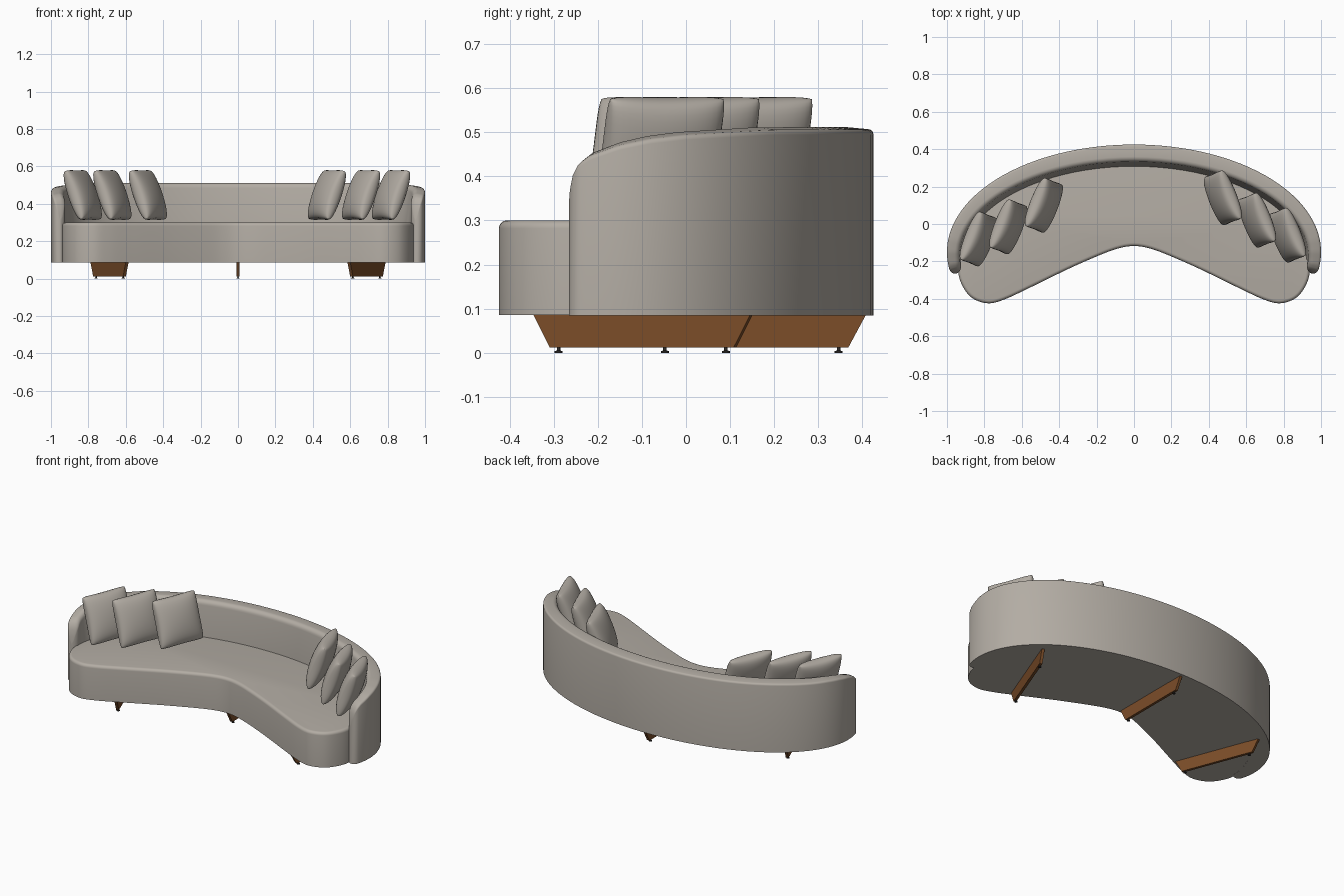
import bpy, bmesh, math
from mathutils import Vector, Matrix

if "Cube" in bpy.data.objects:
    bpy.data.objects.remove(bpy.data.objects["Cube"])


def material(name, rgb):
    m = bpy.data.materials.new(name)
    m.diffuse_color = (*rgb, 1)
    m.use_nodes = True
    m.node_tree.nodes["Principled BSDF"].inputs["Base Color"].default_value = m.diffuse_color
    return m


FABRIC = material("warm_grey_fabric", (0.45, 0.415, 0.37))
WOOD = material("brown_wood", (0.20, 0.075, 0.022))
BLACK = material("dark_foot_pads", (0.03, 0.027, 0.025))


def make(name, verts, faces, mat, angle=35):
    bm = bmesh.new()
    vs = [bm.verts.new(v) for v in verts]
    for f in faces:
        bm.faces.new([vs[i] for i in f])
    bmesh.ops.recalc_face_normals(bm, faces=bm.faces)
    me = bpy.data.meshes.new(name)
    bm.to_mesh(me)
    bm.free()
    me.materials.append(mat)
    ob = bpy.data.objects.new(name, me)
    bpy.context.collection.objects.link(ob)
    bpy.ops.object.select_all(action='DESELECT')
    ob.select_set(True)
    bpy.context.view_layer.objects.active = ob
    bpy.ops.object.shade_smooth_by_angle(angle=math.radians(angle))
    return ob


def loft(rings):
    """Join equal rings of points with quads and cap both ends."""
    n = len(rings[0])
    verts = [p for r in rings for p in r]
    faces = [(a * n + i, a * n + (i + 1) % n, (a + 1) * n + (i + 1) % n, (a + 1) * n + i)
             for a in range(len(rings) - 1) for i in range(n)]
    faces += [list(range(n)), list(range((len(rings) - 1) * n, len(rings) * n))]
    return verts, faces


def smooth_path(pts, steps=8):
    """Closed Catmull-Rom curve through 2D points."""
    out, n = [], len(pts)
    for i in range(n):
        a, b, c, d = (Vector(pts[(i + k) % n]) for k in (-1, 0, 1, 2))
        for s in range(steps):
            t = s / steps
            out.append(0.5 * (2 * b + (c - a) * t + (2 * a - 5 * b + 4 * c - d) * t * t
                              + (3 * b - a - 3 * c + d) * t ** 3))
    return out


def interp(table, x):
    for (x0, y0), (x1, y1) in zip(table, table[1:]):
        if x <= x1:
            return y0 + (y1 - y0) * max(0, x - x0) / (x1 - x0)
    return table[-1][1]


# Seat: kidney-shaped outline with a rolled top edge
half = [(0.07, -0.127), (0.16, -0.157), (0.34, -0.235), (0.55, -0.337), (0.69, -0.402),
        (0.78, -0.424), (0.866, -0.395), (0.92, -0.325), (0.94, -0.24), (0.92, -0.12),
        (0.84, 0.05), (0.70, 0.19), (0.5, 0.295), (0.25, 0.355)]
outline = smooth_path(half + [(0, 0.37)] + [(-x, y) for x, y in reversed(half)] + [(0, -0.118)])
N = len(outline)


def inset(d):
    res = []
    for i, p in enumerate(outline):
        t = (outline[(i + 1) % N] - outline[i - 1]).normalized()
        res.append(p + Vector((-t.y, t.x)) * d)
    return res


rings = [[(p.x, p.y, 0.086) for p in outline]]
for k in range(6):
    a = k / 5 * math.pi / 2
    rings.append([(p.x, p.y, 0.282 + 0.018 * math.sin(a)) for p in inset(0.018 * (1 - math.cos(a)))])
make("seat", *loft(rings), FABRIC)

# Backrest: wraparound wall lofted along an ellipse, dropping at the arm ends
HEIGHT = [(-0.275, 0.32), (-0.27, 0.37), (-0.26, 0.41), (-0.245, 0.435), (-0.22, 0.453),
          (-0.15, 0.477), (-0.08, 0.491), (0, 0.50), (0.2, 0.511), (0.425, 0.512)]


def section(t):
    p = Vector((math.cos(t), -0.15 + 0.575 * math.sin(t)))
    nrm = Vector((-math.cos(t) * 0.575, -math.sin(t))).normalized()
    d = max(0.0, p.y + 0.275)
    e = min(1.0, d / 0.035)
    full = interp([(0, 0.062), (0.3, 0.08), (0.7, 0.093)], d)
    rnd = max(0.12, math.sqrt(max(0.0, 1 - (1 - e) ** 2)))
    w, off = full * rnd, full * (1 - rnd) / 2
    h = interp(HEIGHT, p.y)
    ro, ri = min(0.012, w * 0.4), min(0.028, w * 0.45)
    slope = 0.025 * min(1, max(0, d - 0.03) / 0.15)
    prof = [(0, 0.085)]
    for k in range(5):
        a = k / 4 * math.pi / 2
        prof.append((ro * (1 - math.cos(a)), h - 0.005 - ro * (1 - math.sin(a))))
    for k in range(6):
        a = k / 5 * math.pi / 2
        prof.append((w - ri + ri * math.sin(a), h - ri * (1 - math.cos(a))))
    prof += [(w + slope, 0.29), (w + slope, 0.085)]
    return [(*(p + nrm * (off + u)), z) for u, z in prof]


t0 = math.asin(-0.125 / 0.575)
ts = [t0 + (math.pi / 2 - t0) * (i / 48) ** 2 for i in range(49)]
ts += [math.pi - t for t in reversed(ts[:-1])]
make("backrest", *loft([section(t) for t in ts]), FABRIC, 40)


# Cushions: plump square pillows leaning outward
def cushion(name, cx, cy, side):
    n, s = 20, 0.138
    verts, index, faces = [], {}, []
    along = Vector((-side * 0.37, 0.93, 0)).normalized()
    lean = math.radians(20)
    out = Vector((side * along.y, abs(along.x), 0))
    up = out * math.sin(lean) + Vector((0, 0, math.cos(lean)))
    nrm = along.cross(up)
    for face in (1, -1):
        for i in range(n + 1):
            for j in range(n + 1):
                u, v = (math.sin((2 * k / n - 1) * math.pi / 2) for k in (i, j))
                if face < 0 and (i in (0, n) or j in (0, n)):
                    index[face, i, j] = index[1, i, j]
                    continue
                x = u * (1 - 0.05 * (1 - v * v)) * (1 - 0.05 * (u * v) ** 4)
                y = v * (1 - 0.05 * (1 - u * u)) * (1 - 0.05 * (u * v) ** 4)
                th = 0.058 * max(0.0, (1 - u * u) * (1 - v * v)) ** 0.36
                p = Vector((cx, cy, 0.447)) + along * x * s * 1.05 + up * y * s * 1.04 + nrm * th * face
                index[face, i, j] = len(verts)
                verts.append(p)
        faces += [(index[face, i, j], index[face, i + 1, j], index[face, i + 1, j + 1],
                   index[face, i, j + 1]) for i in range(n) for j in range(n)
                  if face > 0 or (i, j) not in ()]
    make(name, verts, faces, FABRIC, 80)


for k, (x, y) in enumerate([(-0.83, -0.08), (-0.672, -0.015), (-0.482, 0.10),
                            (0.475, 0.14), (0.658, 0.02), (0.818, -0.06)]):
    cushion(f"cushion_{k + 1}", x, y, 1 if x > 0 else -1)


# Legs: tapered wooden boards under the seat, each with two small pads
def leg(name, a, b):
    a, b = Vector((*a, 0)), Vector((*b, 0))
    d = (b - a).normalized()
    side = Vector((-d.y, d.x, 0)) * 0.008
    prof = [(a, 0.09), (b, 0.09), (b - d * 0.042, 0.012), (a + d * 0.042, 0.012)]
    make(name, *loft([[p + side * s + Vector((0, 0, z)) for p, z in prof] for s in (-1, 1)]), WOOD)
    for tag, c in (("front", a + d * 0.06), ("rear", b - d * 0.064)):
        ring = [[c + Vector((r * math.cos(q * math.pi / 6), r * math.sin(q * math.pi / 6), z))
                 for q in range(12)] for r, z in ((0.009, 0), (0.009, 0.004), (0.004, 0.005), (0.004, 0.013))]
        make(f"{name}_{tag}_pad", *loft(ring), BLACK)


leg("centre_leg", (0, -0.108), (0, 0.41))
for s, tag in ((1, "right"), (-1, "left")):
    leg(f"{tag}_leg", (s * 0.592, -0.345), (s * 0.782, 0.15))
